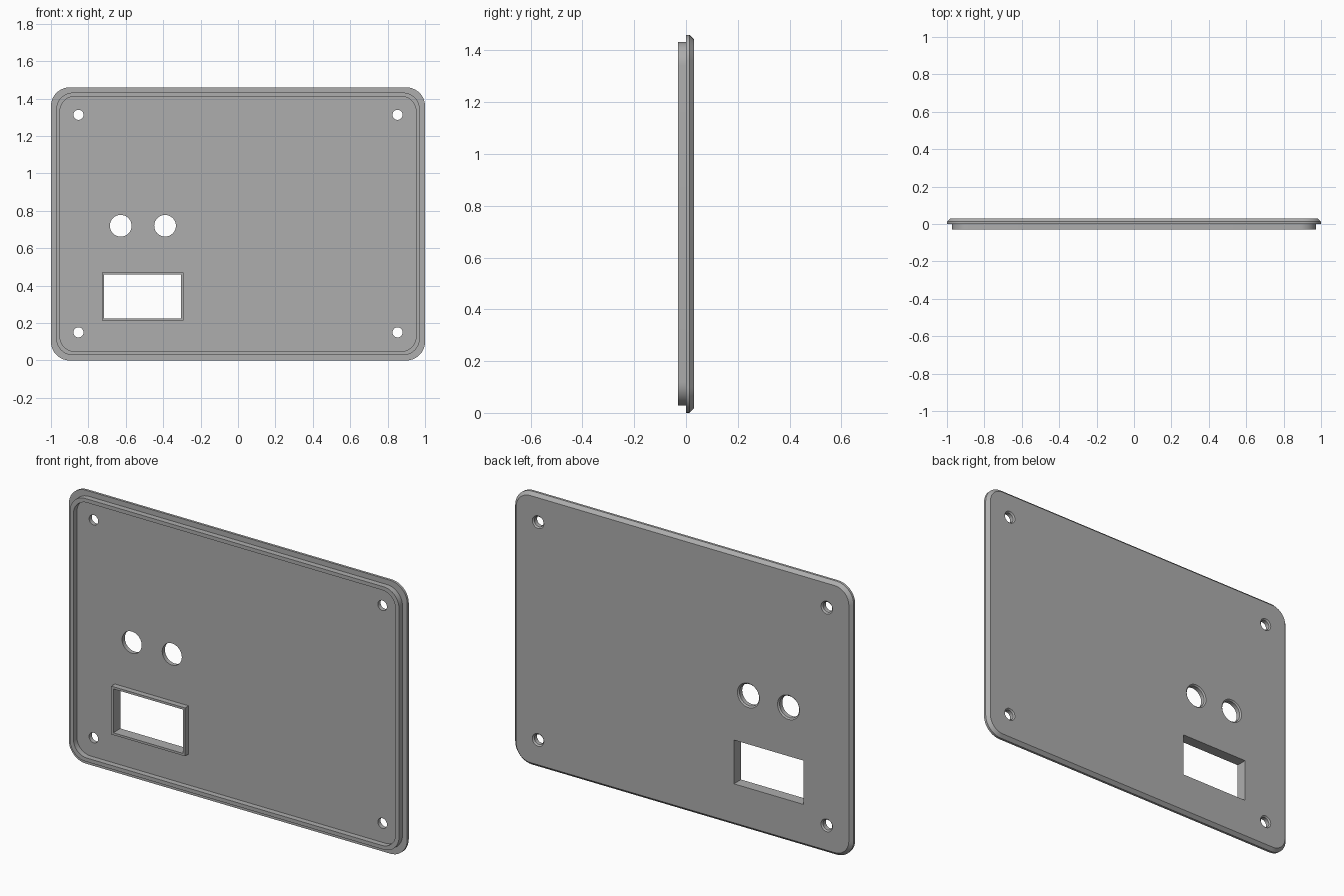
import bpy, bmesh, math

if "Cube" in bpy.data.objects:
    bpy.data.objects.remove(bpy.data.objects["Cube"])

MID_Z = 0.73   # panel centre height

gray = bpy.data.materials.new("plain gray")
gray.diffuse_color = (0.42, 0.42, 0.42, 1)
gray.use_nodes = True
gray.node_tree.nodes["Principled BSDF"].inputs["Base Color"].default_value = gray.diffuse_color


def outline(hw, hh, r, seg):
    """Rounded rectangle (a circle when hw = hh = r)."""
    if r == 0:
        return [(hw, hh), (-hw, hh), (-hw, -hh), (hw, -hh)]
    pts = []
    for q, (sx, sz) in enumerate([(1, 1), (-1, 1), (-1, -1), (1, -1)]):
        for i in range(seg + 1):
            a = (q + i / seg) * math.pi / 2
            pts.append((sx * (hw - r) + r * math.cos(a),
                        sz * (hh - r) + r * math.sin(a)))
    return pts


def loft(bm, cx, cz, rings, ring_shaped=False, seg=10):
    """Skin rings of (half width, half height, radius, y) about a centre."""
    loops = [[bm.verts.new((cx + x, y, cz + z)) for x, z in outline(hw, hh, r, seg)]
             for hw, hh, r, y in rings]
    pairs = list(zip(loops, loops[1:]))
    if ring_shaped:
        pairs.append((loops[-1], loops[0]))
    else:
        bm.faces.new(loops[0])
        bm.faces.new(loops[-1])
    n = len(loops[0])
    for a, b in pairs:
        for i in range(n):
            j = (i + 1) % n
            bm.faces.new((a[i], a[j], b[j], b[i]))


def finish(bm, name):
    bmesh.ops.remove_doubles(bm, verts=bm.verts, dist=1e-5)
    bmesh.ops.recalc_face_normals(bm, faces=bm.faces)
    me = bpy.data.meshes.new(name)
    bm.to_mesh(me)
    bm.free()
    me.materials.append(gray)
    ob = bpy.data.objects.new(name, me)
    bpy.context.collection.objects.link(ob)
    return ob


def activate(ob):
    bpy.ops.object.select_all(action='DESELECT')
    ob.select_set(True)
    bpy.context.view_layer.objects.active = ob


# Panel: chamfered back, flange, and raised lip around the front
bm = bmesh.new()
loft(bm, 0, MID_Z, [
    (0.983, 0.713, 0.083, 0.03),
    (1.0, 0.73, 0.10, 0.013),
    (1.0, 0.73, 0.10, 0.0),
    (0.972, 0.702, 0.09, 0.0),
    (0.972, 0.702, 0.09, -0.03),
    (0.952, 0.682, 0.08, -0.03),
    (0.952, 0.682, 0.08, 0.0),
])
panel = finish(bm, "panel")

# Cutter: screw holes and button holes with chamfered back edges, plus window
WIN_X, WIN_Z, WIN_W, WIN_H = -0.51, 0.342, 0.206, 0.117
holes = [(x, z, 0.027) for x in (-0.853, 0.853) for z in (0.15, 1.313)]
holes += [(x, 0.72, 0.058) for x in (-0.627, -0.39)]
bm = bmesh.new()
for x, z, r in holes:
    R = r + 0.007
    loft(bm, x, z, [(r, r, r, -0.1), (r, r, r, 0.023), (R, R, R, 0.03), (R, R, R, 0.1)], seg=8)
loft(bm, WIN_X, WIN_Z, [(WIN_W, WIN_H, 0, -0.1), (WIN_W, WIN_H, 0, 0.1)])
cutter = finish(bm, "hole_cutter")
cutter.hide_render = True

activate(panel)
mod = panel.modifiers.new("holes", 'BOOLEAN')
mod.operation = 'DIFFERENCE'
mod.solver = 'EXACT'
mod.object = cutter
bpy.ops.object.modifier_apply(modifier=mod.name)
bpy.data.objects.remove(cutter)

# Raised frame around the window
bm = bmesh.new()
W, H = WIN_W + 0.012, WIN_H + 0.012
loft(bm, WIN_X, WIN_Z, [(W, H, 0, 0.0), (W, H, 0, -0.03),
                        (WIN_W, WIN_H, 0, -0.03), (WIN_W, WIN_H, 0, 0.0)], ring_shaped=True)
frame = finish(bm, "window_frame")

for ob in (panel, frame):
    activate(ob)
    bpy.ops.object.shade_smooth_by_angle(angle=math.radians(30))
